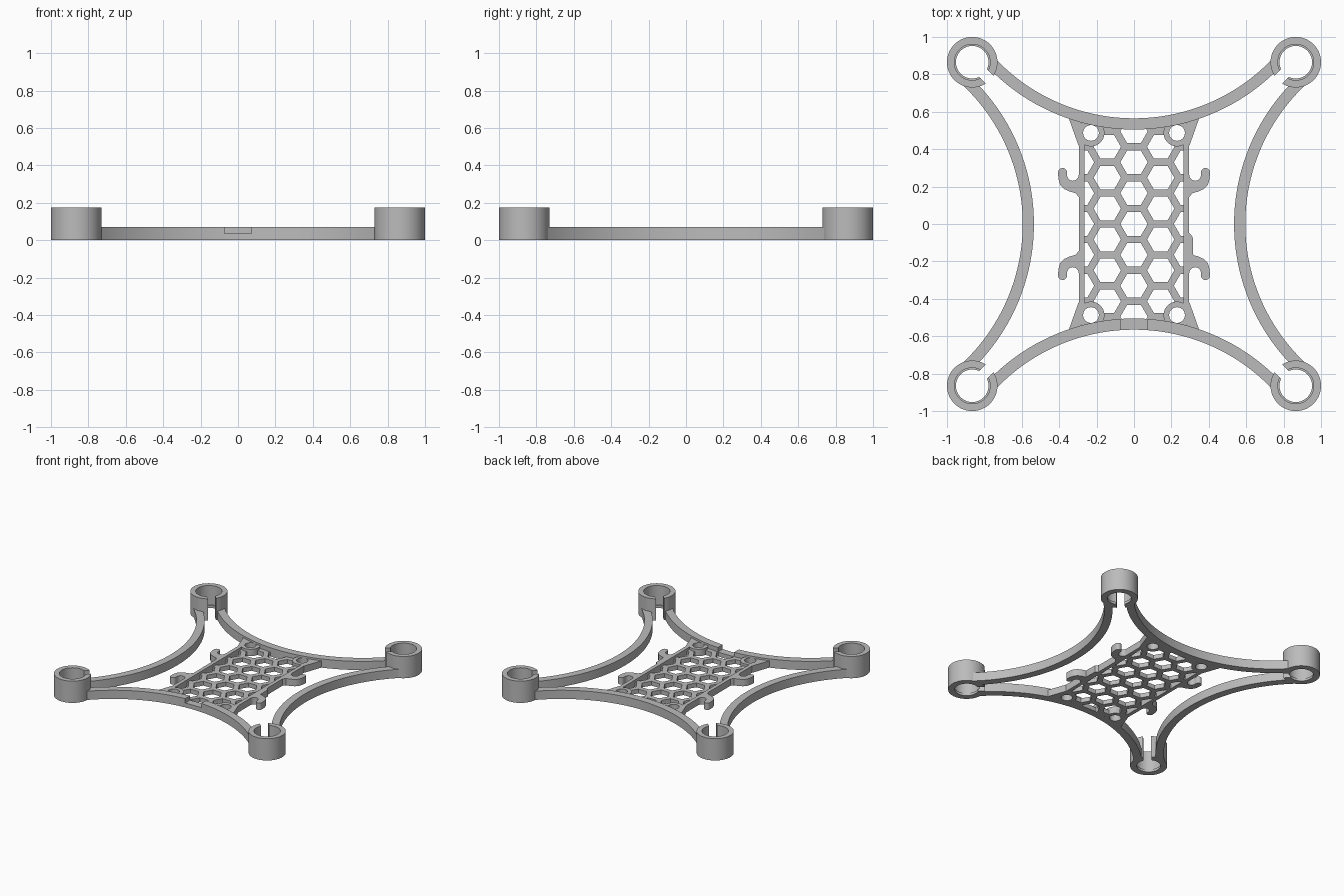
import bpy, bmesh
from math import sin, cos, asin, radians, pi

if "Cube" in bpy.data.objects:
    bpy.data.objects.remove(bpy.data.objects["Cube"])

GREY = bpy.data.materials.new("plain_grey")
GREY.use_nodes = True
GREY.diffuse_color = (0.5, 0.5, 0.5, 1)
GREY.node_tree.nodes["Principled BSDF"].inputs["Base Color"].default_value = (0.5, 0.5, 0.5, 1)

FRAME_H, RAIL_H, MESH_H, CUP_H = 0.07, 0.055, 0.035, 0.175
CORNERS = [(sx, sy) for sx in (1, -1) for sy in (1, -1)]
CUP, CUP_R, CUP_BORE = 0.865, 0.135, 0.096
POST_X, POST_Y, POST_R, POST_BORE = 0.23, 0.487, 0.072, 0.042


def arc(cx, cy, r, a0, a1, n):
    """Points on an arc, angles in degrees."""
    angles = [radians(a0 + (a1 - a0) * i / n) for i in range(n + 1)]
    return [(cx + r * cos(a), cy + r * sin(a)) for a in angles]


def circle(cx, cy, r, n=48):
    return arc(cx, cy, r, 0, 360, n)[:-1]


def mirrored(points, sx, sy):
    return [(x * sx, y * sy) for x, y in points]


def prisms(name, outlines, z0, z1):
    """One object made of flat outlines extruded from z0 to z1."""
    bm = bmesh.new()
    for pts in outlines:
        face = bm.faces.new([bm.verts.new((x, y, z0)) for x, y in pts])
        top = bmesh.ops.extrude_face_region(bm, geom=[face])["geom"]
        for v in top:
            if isinstance(v, bmesh.types.BMVert):
                v.co.z = z1
    bmesh.ops.recalc_face_normals(bm, faces=bm.faces)
    mesh = bpy.data.meshes.new(name)
    bm.to_mesh(mesh)
    bm.free()
    mesh.materials.append(GREY)
    obj = bpy.data.objects.new(name, mesh)
    bpy.context.collection.objects.link(obj)
    return obj


def cut(obj, outlines, z0=-0.1, z1=0.3):
    """Subtract extruded outlines from an object."""
    cutter = prisms("cutter", outlines, z0, z1)
    cutter.hide_render = True
    mod = obj.modifiers.new("cut", "BOOLEAN")
    mod.operation, mod.solver, mod.object = "DIFFERENCE", "EXACT", cutter
    bpy.context.view_layer.objects.active = obj
    bpy.ops.object.modifier_apply(modifier=mod.name)
    bpy.data.objects.remove(cutter)


def box(x0, x1, y0, y1):
    return [(x0, y0), (x1, y0), (x1, y1), (x0, y1)]


parts = []

# Curved arms between the motor cups
bores = [circle(sx * CUP, sy * CUP, CUP_BORE) for sx, sy in CORNERS]
ARM_R, HALF_W, SWEEP = 1.05, 0.03, 47
for name, near, heading in (("back_arm", 0.535, 90), ("front_arm", 0.535, 270),
                            ("left_arm", 0.565, 0), ("right_arm", 0.565, 180)):
    h = radians(heading)
    cx, cy = (near + ARM_R) * cos(h), (near + ARM_R) * sin(h)
    a = heading + 180
    band = (arc(cx, cy, ARM_R - HALF_W, a - SWEEP, a + SWEEP, 48)
            + arc(cx, cy, ARM_R + HALF_W, a + SWEEP, a - SWEEP, 48))
    arm = prisms(name, [band], 0, FRAME_H)
    cut(arm, bores)
    if name == "front_arm":
        cut(arm, [box(-0.072, 0.072, -0.7, -0.4)], MESH_H, 0.1)
    parts.append(arm)


# Motor cups, open towards the middle, with a thin inner lip at the foot
def split_ring(sx, sy, inner, outer, half_slot=0.03):
    gi, go = (asin(half_slot / r) * 180 / pi for r in (inner, outer))
    pts = (arc(CUP, CUP, outer, 225 + go, 585 - go, 64)
           + arc(CUP, CUP, inner, 585 - gi, 225 + gi, 64))
    return mirrored(pts, sx, sy)


parts.append(prisms("motor_cups", [split_ring(sx, sy, CUP_BORE, CUP_R) for sx, sy in CORNERS], 0, CUP_H))
parts.append(prisms("cup_lips", [split_ring(sx, sy, 0.087, CUP_BORE + 0.005) for sx, sy in CORNERS], 0, 0.02))

# Honeycomb floor
PITCH = 0.165
HEX_R = 0.073
cells = []
for col in range(-2, 3):
    for row in range(-4, 5):
        y = (row + (0.5 if col % 2 else 0)) * PITCH
        cells.append(circle(col * PITCH * 0.866, y, HEX_R, 6))
floor = prisms("honeycomb_floor", [box(-0.28, 0.28, -0.515, 0.515)], 0, MESH_H)
cut(floor, cells)
posts = [(sx * POST_X, sy * POST_Y) for sx, sy in CORNERS]
cut(floor, [circle(x, y, POST_BORE) for x, y in posts])
parts.append(floor)

# Small webs joining the floor to the front and back arms
parts.append(prisms("end_webs", [mirrored(box(0.075, 0.165, 0.475, 0.515), sx, sy)
                                 for sx, sy in CORNERS], 0, MESH_H))

# Mounting posts
post_obj = prisms("mounting_posts", [circle(x, y, POST_R) for x, y in posts], 0, RAIL_H)
cut(post_obj, [circle(x, y, POST_BORE) for x, y in posts])
parts.append(post_obj)

# Side rails and corner gussets
parts.append(prisms("side_rails", [mirrored(box(0.265, 0.295, -0.44, 0.44), s, 1) for s in (1, -1)], 0, RAIL_H))
gusset = [(0.285, 0.41), (0.297, 0.42), (0.352, 0.575), (0.28, 0.55)]
parts.append(prisms("corner_gussets", [mirrored(gusset, sx, sy) for sx, sy in CORNERS], 0, RAIL_H))

# Strap hooks on the rails
hook = (arc(0.382, 0.275, 0.024, 0, 180, 12) + arc(0.327, 0.262, 0.031, 0, -180, 12)
        + [(0.28, 0.262), (0.28, 0.14), (0.296, 0.145), (0.312, 0.165),
           (0.345, 0.174), (0.375, 0.188), (0.395, 0.21), (0.404, 0.24)])
parts.append(prisms("strap_hooks", [mirrored(hook, sx, sy) for sx, sy in CORNERS], 0, RAIL_H))

# Bulge on the left rail
bulge = [(0.28, -0.04), (0.298, -0.05), (0.314, -0.07), (0.317, -0.17), (0.305, -0.21), (0.28, -0.23)]
parts.append(prisms("rail_bulge", [bulge], 0, RAIL_H))

# Smooth the round walls, keep the edges sharp
bpy.ops.object.select_all(action="DESELECT")
for obj in parts:
    obj.select_set(True)
bpy.context.view_layer.objects.active = parts[0]
bpy.ops.object.shade_smooth_by_angle(angle=radians(30))
